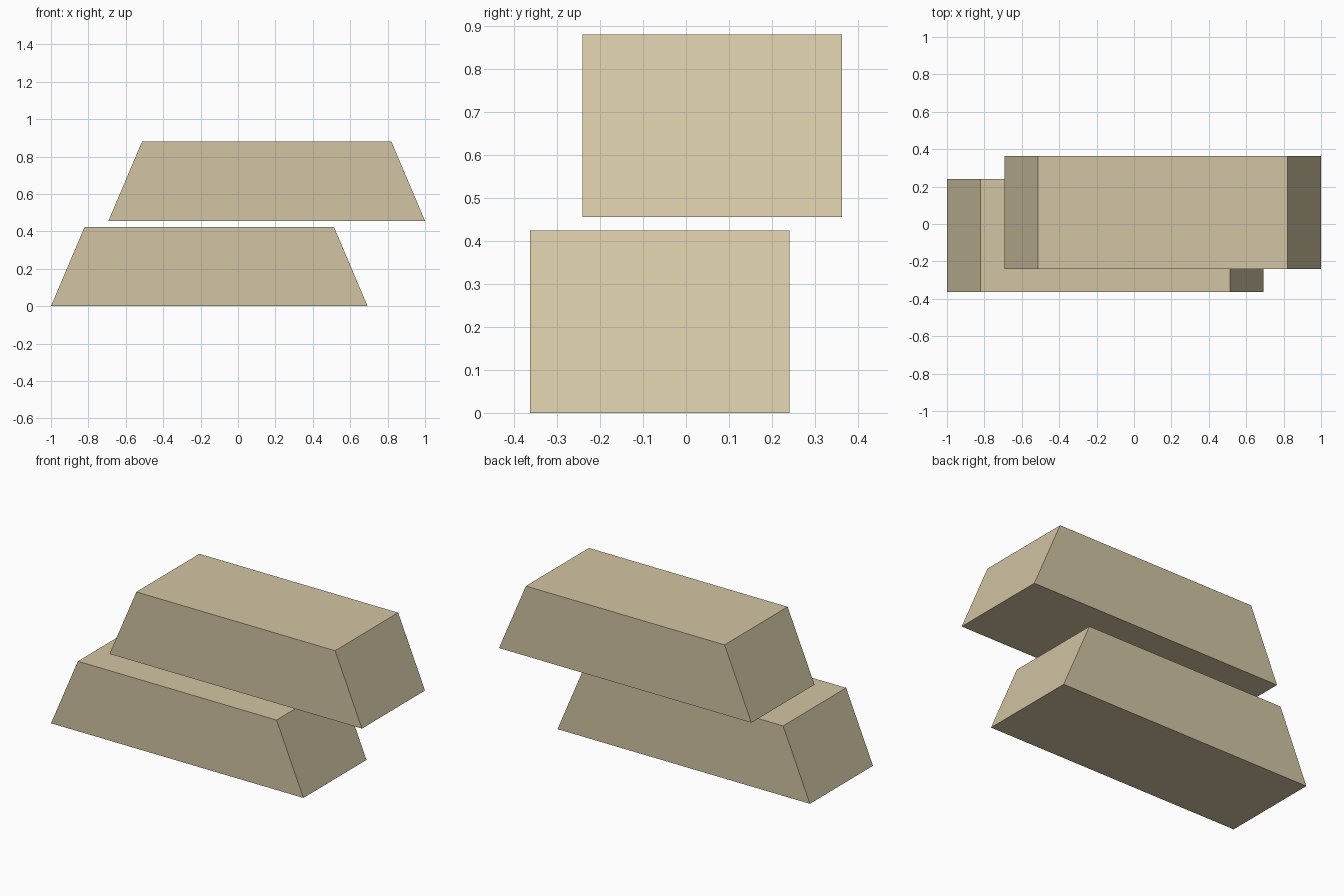
import bpy
import bmesh

default = bpy.data.objects.get("Cube")
if default:
    bpy.data.objects.remove(default, do_unlink=True)

# Bar colour
COLOUR = (0.65, 0.56, 0.37, 1.0)
mat = bpy.data.materials.new("pale_sand")
mat.use_nodes = True
mat.diffuse_color = COLOUR
mat.node_tree.nodes["Principled BSDF"].inputs["Base Color"].default_value = COLOUR

# Shared bar size
LENGTH, DEPTH, HEIGHT = 1.693, 0.604, 0.424
TOP_LENGTH = 1.333


def make_bar(name, x, y, z):
    """Block with two sloping ends, standing on height z."""
    bm = bmesh.new()
    bmesh.ops.create_cube(bm, size=1)
    for v in bm.verts:
        v.co.x *= TOP_LENGTH if v.co.z > 0 else LENGTH
        v.co.y *= DEPTH
        v.co.z = (v.co.z + 0.5) * HEIGHT
    mesh = bpy.data.meshes.new(name)
    bm.to_mesh(mesh)
    bm.free()
    mesh.materials.append(mat)
    bar = bpy.data.objects.new(name, mesh)
    bar.location = (x, y, z)
    bpy.context.collection.objects.link(bar)


# Two staggered bars with a thin gap between them
SHIFT_X, SHIFT_Y = 1 - LENGTH / 2, 0.061
make_bar("lower_bar", -SHIFT_X, -SHIFT_Y, 0)
make_bar("upper_bar", SHIFT_X, SHIFT_Y, 0.456)
